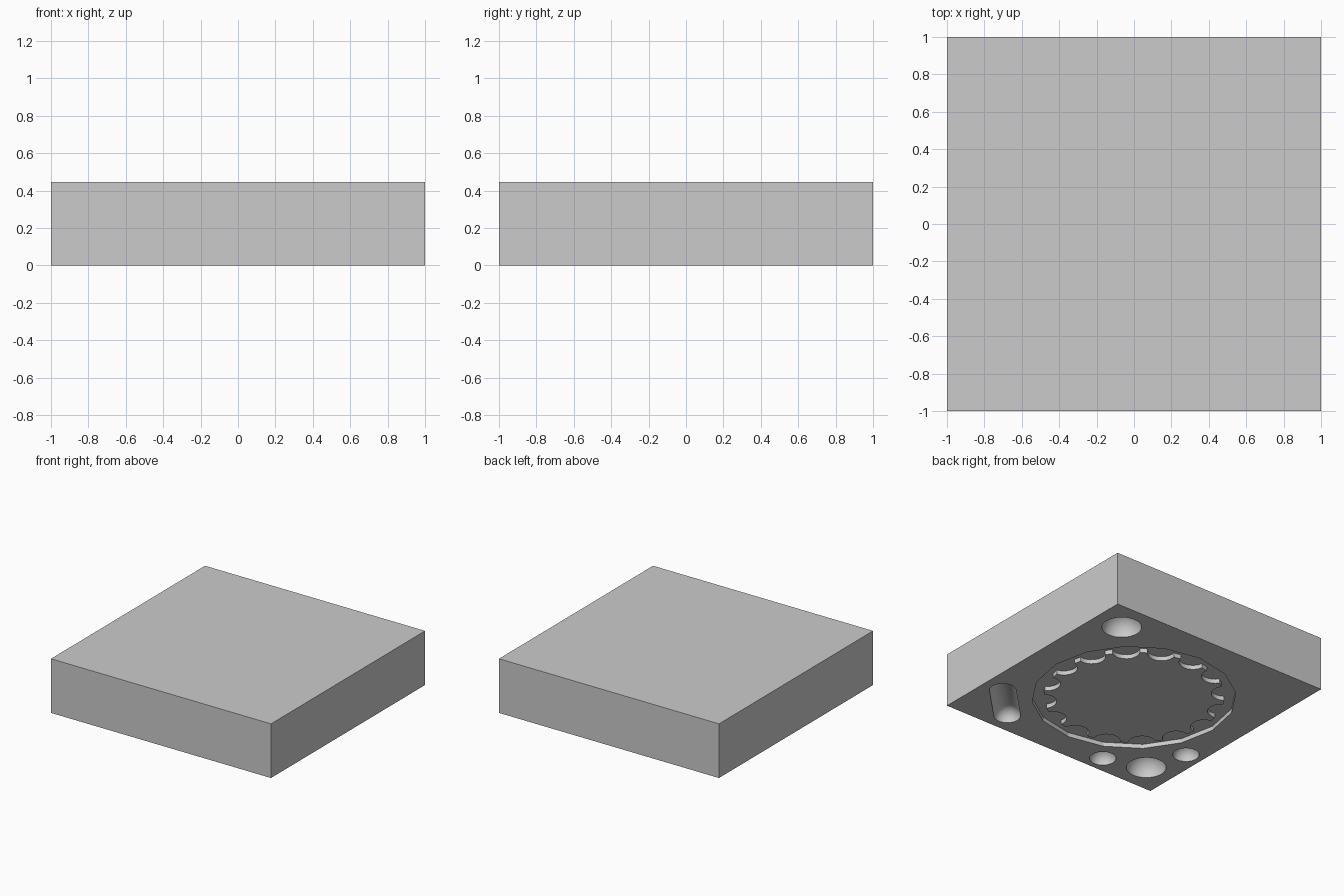
import bpy, bmesh
from math import pi, radians, sin, cos
from mathutils import Matrix, Vector

if "Cube" in bpy.data.objects:
    bpy.data.objects.remove(bpy.data.objects["Cube"], do_unlink=True)

HEIGHT = 0.445
RECESS = 0.035      # depth of the ring-shaped recess
NOTCHES = 16

grey = bpy.data.materials.new("light_grey")
grey.use_nodes = True
grey.diffuse_color = (0.6, 0.6, 0.6, 1)
grey.node_tree.nodes["Principled BSDF"].inputs["Base Color"].default_value = (0.6, 0.6, 0.6, 1)


def make_object(name, bm):
    bmesh.ops.recalc_face_normals(bm, faces=bm.faces)
    mesh = bpy.data.meshes.new(name)
    bm.to_mesh(mesh)
    bm.free()
    mesh.materials.append(grey)
    obj = bpy.data.objects.new(name, mesh)
    bpy.context.collection.objects.link(obj)
    return obj


def prism(name, outline, bottom, top):
    """Extrude a flat outline between two heights."""
    bm = bmesh.new()
    face = bm.faces.new([bm.verts.new((x, y, bottom)) for x, y in outline])
    new = bmesh.ops.extrude_face_region(bm, geom=[face])["geom"]
    moved = [v for v in new if isinstance(v, bmesh.types.BMVert)]
    bmesh.ops.translate(bm, verts=moved, vec=(0, 0, top - bottom))
    return make_object(name, bm)


def capsule(name, x, y, radius, half=0, angle=0):
    """Round-ended solid lying in the plane z = 0; a sphere when half is 0."""
    bm = bmesh.new()
    points = []
    for side in (1, -1):
        for i in range(9):
            t = pi / 2 * i / 8 + (0 if side > 0 else pi / 2)
            points.append((side * half + radius * cos(t), radius * sin(t), 0))
    verts = [bm.verts.new(p) for p in points]
    edges = [bm.edges.new(pair) for pair in zip(verts, verts[1:])]
    bmesh.ops.spin(bm, geom=verts + edges, cent=(0, 0, 0), axis=(1, 0, 0),
                   angle=2 * pi, steps=32)
    bmesh.ops.remove_doubles(bm, verts=bm.verts, dist=0.0001)
    bm.transform(Matrix.Translation((x, y, 0)) @ Matrix.Rotation(radians(angle), 4, 'Z'))
    return make_object(name, bm)


def combine(target, tool, operation):
    """Apply a boolean and discard the tool object."""
    tool.hide_render = True
    mod = target.modifiers.new(operation.lower(), 'BOOLEAN')
    mod.operation = operation
    mod.solver = 'EXACT'
    mod.object = tool
    bpy.context.view_layer.objects.active = target
    bpy.ops.object.modifier_apply(modifier=mod.name)
    bpy.data.objects.remove(tool, do_unlink=True)


# Solid block
bm = bmesh.new()
bmesh.ops.create_cube(bm, size=1)
bm.transform(Matrix.Translation((0, 0, HEIGHT / 2)) @ Matrix.Diagonal((2, 2, HEIGHT, 1)))
block = make_object("mould_block", bm)

# Round recess in the underside
step = 2 * pi / NOTCHES
circle = [(0.77 * cos(k * step), 0.77 * sin(k * step)) for k in range(NOTCHES)]
combine(block, prism("recess_cutter", circle, -0.1, RECESS), 'DIFFERENCE')

# Raised centre with round bites around its rim
outline = []
for k in range(NOTCHES):
    turn = Matrix.Rotation(k * step, 2)
    for i in range(-5, 6):
        t = radians(80) * i / 5
        outline.append(turn @ Vector((0.69 - 0.105 * cos(t), 0.105 * sin(t))))
combine(block, prism("notched_centre", outline, 0, RECESS + 0.03), 'UNION')

# Round alignment sockets
for x, y, radius in ((0.75, 0.75, 0.15), (-0.75, -0.75, 0.15),
                     (-0.41, -0.855, 0.1), (-0.855, -0.41, 0.1)):
    combine(block, capsule("socket_cutter", x, y, radius), 'DIFFERENCE')

# Long alignment slots: one across its corner, one pointing into its corner
combine(block, capsule("cross_slot_cutter", 0.69, -0.69, 0.1, 0.195, 45), 'DIFFERENCE')
combine(block, capsule("corner_slot_cutter", -0.75, 0.75, 0.1, 0.1, 135), 'DIFFERENCE')

# Smooth sockets with crisp edges
bpy.ops.object.select_all(action='DESELECT')
block.select_set(True)
bpy.context.view_layer.objects.active = block
bpy.ops.object.shade_smooth_by_angle(angle=radians(20))
